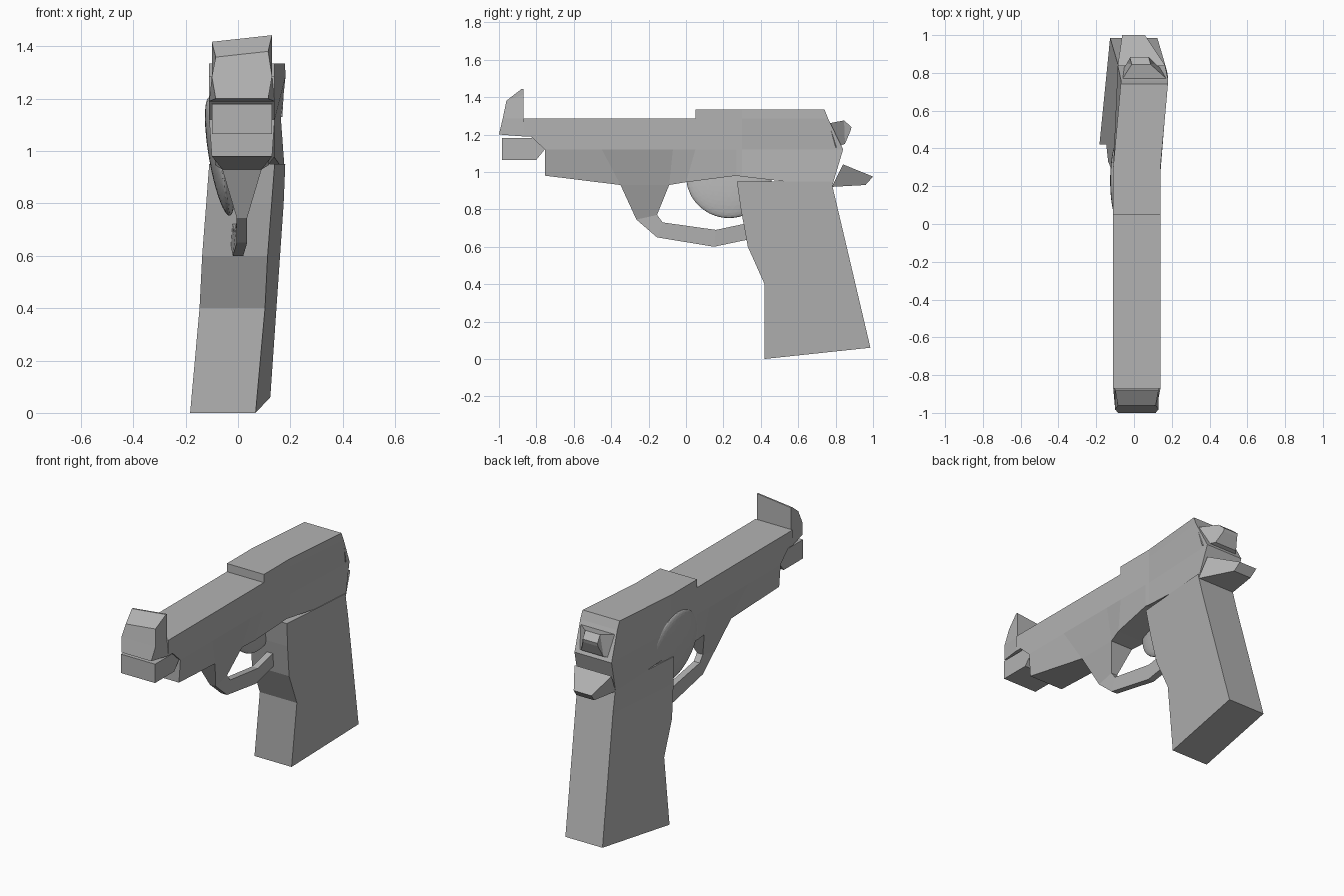
import bpy, bmesh, math

cube = bpy.data.objects.get("Cube")
if cube:
    bpy.data.objects.remove(cube, do_unlink=True)

# Shared heights, stations along the barrel, and half widths
DECK, TOP, SLIT, SEAM, BELLY = 1.335, 1.285, 1.19, 1.12, .93
MUZZLE, SIGHT_BACK, NOSE, BEND, REAR = -1, -.87, -.755, .3, .84
WIDE, SNUG, SLIM, TIP, THIN = .125, .115, .075, .05, .02

metal = bpy.data.materials.new("plain grey")
metal.use_nodes = True
grey = (.45, .45, .45, 1)
metal.diffuse_color = grey
metal.node_tree.nodes["Principled BSDF"].inputs["Base Color"].default_value = grey


def centre_x(y, z):
    """Sideways lean: rear bends to +x, grip leans to -x, rear tips swing back."""
    bend = .09 * max(0, y - BEND)
    lean = .09 * max(0, BELLY - z) * min(1, max(0, y / BEND))
    swing = .35 * max(0, y - .77) if z > .9 else 0
    return .015 + bend - lean - swing


def finish(name, bm):
    bmesh.ops.recalc_face_normals(bm, faces=bm.faces)
    mesh = bpy.data.meshes.new(name)
    bm.to_mesh(mesh)
    bm.free()
    mesh.materials.append(metal)
    obj = bpy.data.objects.new(name, mesh)
    bpy.context.collection.objects.link(obj)
    return obj


def upright(y, low, high):
    """A vertical section of the side profile."""
    return (y, low), (y, high)


def strip(name, sections, half=WIDE, roll=0):
    """Loft four-sided sections, each joining two side-profile points (y, z[, half width])."""
    bm = bmesh.new()
    rings = []
    for first, second in sections:
        ring = []
        for point, sides in ((first, (-1, 1)), (second, (1, -1))):
            y, z, *width = point
            reach = width[0] if width else half
            tilt = roll if z > TOP else 0
            for side in sides:
                offset = side * reach
                ring.append(bm.verts.new((centre_x(y, z) + offset, y, z + offset * tilt)))
        rings.append(ring)
    for ring, following in zip(rings, rings[1:]):
        for i in range(4):
            j = (i + 1) % 4
            bm.faces.new((ring[i], ring[j], following[j], following[i]))
    bm.faces.new(rings[0])
    bm.faces.new(rings[-1])
    return finish(name, bm)


# Slide and the raised deck on its rear half
strip("slide", [
    upright(SIGHT_BACK, SLIT, TOP),
    upright(-.83, SLIT, TOP),
    upright(NOSE, SEAM, TOP),
    upright(BEND, SEAM, TOP),
    ((REAR, SEAM), (.76, TOP)),
])
strip("rear_deck", [
    upright(.05, TOP, DECK),
    upright(BEND, TOP, DECK),
    ((.76, TOP), (.74, DECK)),
])

# Muzzle end rising into the front sight
strip("muzzle_and_sight", [
    ((MUZZLE, 1.2, .1), (SIGHT_BACK, SLIT, WIDE)),
    ((-.98, TOP), (SIGHT_BACK, TOP)),
    ((-.96, 1.37, .1), (SIGHT_BACK, 1.4)),
    ((-.88, 1.43), (SIGHT_BACK, 1.43)),
], half=SNUG, roll=.11)

# Block under the muzzle, separated from it by a thin slit
strip("lower_muzzle_block", [
    upright(-.985, 1.065, 1.18),
    ((-.8, 1.065), (-.83, 1.18)),
    ((NOSE, SEAM), (NOSE, SLIT)),
], half=SNUG)

# Frame, pinched where the trigger guard grows out of it
strip("frame", [
    ((NOSE, .98, SNUG), (NOSE, SEAM)),
    ((-.35, BELLY, SLIM), (-.45, SEAM)),
    ((-.09, BELLY, SLIM), (-.07, SEAM)),
    ((0, .945, .1), (.05, SEAM)),
    ((.27, .98), (.27, SEAM)),
    upright(BEND, .975, SEAM),
    ((.78, .92), (REAR, SEAM)),
])


# Leaning grip: curved front edge, straight sloping back edge
def grip_section(z):
    front = .42 - .2 * math.sqrt(max(0, z - .4))
    back_z = max(z, .06)
    return (front, z), (1 - .235 * back_z, back_z)


strip("grip", [grip_section(z) for z in (0, .4, .6, .8, .95)])

# Hammer and the tang below it
strip("hammer", [
    ((.8, 1.13), (.765, 1.26)),
    ((.85, 1.15, SLIM), (.845, 1.275, TIP)),
    ((.88, 1.22, TIP), (.885, 1.24, TIP)),
], half=.12)
strip("tang", [
    ((.78, .92), (REAR, 1.04)),
    ((.96, BELLY, .06), (1, .975, .06)),
])

# Trigger guard
strip("trigger_guard", [
    ((-.35, BELLY, SLIM), (-.09, BELLY, SLIM)),
    ((-.265, .745), (-.155, .77)),
    ((-.155, .65), (-.125, .73)),
    ((.15, .6), (.16, .69)),
    ((.34, .64), (.325, .725)),
], half=THIN)

# Flattened disc leaning against the side of the frame
bm = bmesh.new()
bmesh.ops.create_icosphere(bm, subdivisions=4, radius=.23)
disc = finish("side_disc", bm)
disc.scale.x = .18
disc.rotation_euler.y = -.17
disc.location = (-.07, .23, .98)
